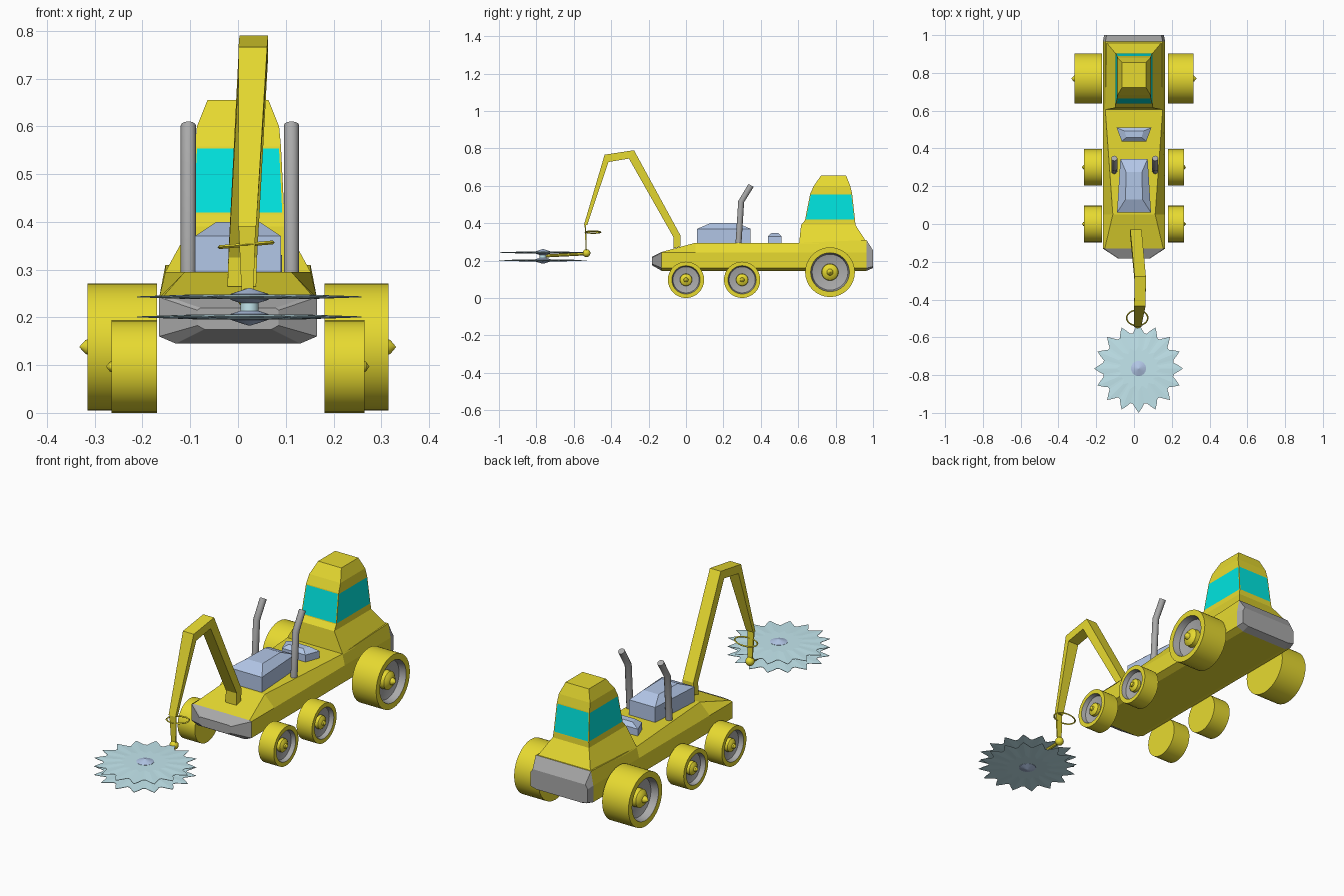
import bpy, bmesh
from math import sin, cos, pi
from mathutils import Vector

if "Cube" in bpy.data.objects:
    bpy.data.objects.remove(bpy.data.objects["Cube"])


def mat(name, *rgb):
    m = bpy.data.materials.new(name)
    m.diffuse_color = (*rgb, 1)
    m.use_nodes = True
    m.node_tree.nodes["Principled BSDF"].inputs["Base Color"].default_value = m.diffuse_color
    return m


YELLOW = mat("yellow_paint", 0.80, 0.70, 0.03)
GREY = mat("dark_grey", 0.40, 0.40, 0.40)
GLASS = mat("teal_glass", 0.0, 0.78, 0.74)
BLUE = mat("engine_blue", 0.45, 0.57, 0.80)
STEEL = mat("blade_steel", 0.55, 0.80, 0.86)


def finish(name, bm, *mats, smooth=False):
    bmesh.ops.remove_doubles(bm, verts=bm.verts, dist=1e-5)
    bmesh.ops.recalc_face_normals(bm, faces=bm.faces)
    me = bpy.data.meshes.new(name)
    bm.to_mesh(me)
    bm.free()
    ob = bpy.data.objects.new(name, me)
    bpy.context.collection.objects.link(ob)
    for m in mats:
        me.materials.append(m)
    if smooth:
        bpy.ops.object.select_all(action='DESELECT')
        ob.select_set(True)
        bpy.context.view_layer.objects.active = ob
        bpy.ops.object.shade_smooth_by_angle(angle=0.6)
    return ob


def loft(sections, caps=True):
    """Skin a list of equal-length closed sections; returns bmesh and bands of faces."""
    bm = bmesh.new()
    rows = [[bm.verts.new(p) for p in s] for s in sections]
    n = len(rows[0])
    bands = [[bm.faces.new((a[i], a[(i + 1) % n], b[(i + 1) % n], b[i])) for i in range(n)]
             for a, b in zip(rows, rows[1:])]
    if caps:
        bm.faces.new(rows[0][::-1])
        bm.faces.new(rows[-1])
    return bm, bands


def hull(y, *half):
    """Mirror a half outline of (x, z) points into a closed section at y."""
    return [(x, y, z) for x, z in half] + [(-x, y, z) for x, z in reversed(half)]


def rect(z, x, y0, y1, x2=None):
    x2 = x if x2 is None else x2
    return [(-x, y0, z), (x, y0, z), (x2, y1, z), (-x2, y1, z)]


def tube(name, path, radius, m, n=12):
    pts = [Vector(p) for p in path]
    secs = []
    for i, p in enumerate(pts):
        d = (pts[min(i + 1, len(pts) - 1)] - pts[max(i - 1, 0)]).normalized()
        u = d.cross(Vector((1, 0, 0)))
        u = (u if u.length > 0.1 else d.cross(Vector((0, 0, 1)))).normalized()
        v = d.cross(u)
        secs.append([p + radius * (cos(2 * pi * k / n) * u + sin(2 * pi * k / n) * v) for k in range(n)])
    return finish(name, loft(secs)[0], m, smooth=True)


# Chassis and bumpers
low = [(0.13, 0.145), (0.165, 0.16), (0.165, 0.242)]
front = hull(-0.13, *low, (0.155, 0.246))
rear = hull(0.965, *low, (0.152, 0.31))
finish("chassis", loft([front, hull(0.05, *low, (0.112, 0.295)),
                        hull(0.605, *low, (0.152, 0.295)), rear])[0], YELLOW)
finish("front_bumper", loft([front, hull(-0.182, (0.07, 0.175), (0.085, 0.183),
                                         (0.085, 0.215), (0.078, 0.22))])[0], GREY)
finish("rear_bumper", loft([rear, hull(1.0, (0.125, 0.16), (0.158, 0.168),
                                       (0.158, 0.235), (0.145, 0.255))])[0], GREY)

# Cab with a glass panel inset on each side
bm, bands = loft([rect(0.292, 0.154, 0.605, 0.97), rect(0.39, 0.1, 0.615, 0.906),
                  rect(0.415, 0.097, 0.636, 0.904), rect(0.558, 0.09, 0.664, 0.888),
                  rect(0.60, 0.086, 0.684, 0.878), rect(0.655, 0.064, 0.722, 0.856)])
bmesh.ops.recalc_face_normals(bm, faces=bm.faces)
bmesh.ops.inset_individual(bm, faces=bands[2], thickness=0.006)
for f in bands[2]:
    f.material_index = 1
finish("cab", bm, YELLOW, GLASS)

# Engine cover and small hatch
finish("engine_cover", loft([rect(0.28, 0.09, 0.06, 0.345, 0.072), rect(0.37, 0.09, 0.06, 0.345, 0.072),
                             rect(0.40, 0.045, 0.13, 0.275, 0.042)])[0], BLUE)
finish("hatch", loft([rect(0.285, 0.065, 0.438, 0.51, 0.092), rect(0.33, 0.065, 0.438, 0.51, 0.092),
                      rect(0.348, 0.04, 0.458, 0.492, 0.05)])[0], BLUE)

# Exhaust pipes
for side, x in (("left", -0.104), ("right", 0.112)):
    tube(side + "_exhaust", [(x, 0.28, 0.28), (x, 0.295, 0.515), (x, 0.348, 0.602)], 0.016, GREY)


# Wheels: lathe of (radius, depth) profiles along x
def lathe(name, profile, s, x0, x1, y, z, r, m, n=32):
    secs = [[(s * (x0 + d * (x1 - x0)), y + r * q * cos(2 * pi * k / n), z + r * q * sin(2 * pi * k / n))
             for k in range(n)] for q, d in profile]
    finish(name, loft(secs, caps=False)[0], m, smooth=True)


TYRE = [(0.001, 0), (1, 0), (1, 1), (0.78, 1)]
DISH = [(0.78, 1), (0.72, 0.75), (0.55, 0.70), (0.25, 0.66)]
HUB = [(0.34, 0.66), (0.33, 0.85), (0.24, 0.93), (0.13, 0.96), (0.11, 1.03), (0.001, 1.12)]
for label, y, z, r, xo in (("front", 0, 0.097, 0.097, 0.265), ("middle", 0.3, 0.097, 0.097, 0.265),
                           ("rear", 0.77, 0.138, 0.133, 0.315)):
    for side, s, xi in (("left", -1, 0.17), ("right", 1, 0.181)):
        for part, prof, m in (("tyre", TYRE, YELLOW), ("rim", DISH, GREY), ("hub", HUB, YELLOW)):
            lathe(f"{label}_{side}_{part}", prof, s, xi, xo, y, z, r, m)


# Crane arm: each section is inner (y, z), outer (y, z), x range
def arm(name, rows):
    finish(name, loft([[(x0, *a), (x1, *a), (x1, *b), (x0, *b)] for a, b, x0, x1 in rows])[0], YELLOW)


arm("crane_arm", [((-0.067, 0.265), (-0.03, 0.275), -0.022, 0.038),
                  ((-0.067, 0.325), (-0.03, 0.335), -0.02, 0.04),
                  ((-0.305, 0.745), (-0.278, 0.79), 0.003, 0.063),
                  ((-0.415, 0.727), (-0.435, 0.766), 0.001, 0.061),
                  ((-0.528, 0.39), (-0.546, 0.39), 0.0, 0.038)])
arm("wrist_link", [((-0.535, 0.395), (-0.542, 0.395), 0.001, 0.037),
                   ((-0.53, 0.24), (-0.536, 0.24), 0.008, 0.032)])
bm = bmesh.new()
bmesh.ops.create_uvsphere(bm, u_segments=16, v_segments=10, radius=0.021)
bmesh.ops.translate(bm, verts=bm.verts, vec=(0.02, -0.532, 0.24))
finish("wrist_joint", bm, YELLOW, smooth=True)
tube("saw_shank", [(0.02, -0.53, 0.236), (0.024, -0.765, 0.224)], 0.008, YELLOW, 8)

# Guide ring around the wrist
ring = []
for k in range(24):
    a = 2 * pi * k / 24
    ring.append([(0.017 + (0.056 + 0.004 * cos(b)) * cos(a), -0.497 + (0.041 + 0.004 * cos(b)) * sin(a),
                  0.352 + 0.004 * sin(b) + 0.005 * cos(a)) for b in (0, pi / 2, pi, 3 * pi / 2)])
finish("guide_ring", loft(ring + ring[:1], caps=False)[0], YELLOW)

# Twin saw blades with swept teeth, domed hubs and axle
CX, CY, TEETH = 0.024, -0.765, 16


def circle(r, z, n=24):
    return [(CX + r * cos(2 * pi * k / n), CY + r * sin(2 * pi * k / n), z) for k in range(n)]


def blade_outline(scale, z):
    pts = []
    for k in range(TEETH):
        for r, t in ((0.235, 0.0), (0.212, 0.2), (0.188, 0.42), (0.19, 0.6), (0.213, 0.82)):
            a = 2 * pi * (k + t) / TEETH
            pts.append((CX + r * scale * cos(a), CY + r * scale * sin(a), z))
    return pts


for label, z in (("upper", 0.243), ("lower", 0.201)):
    finish(label + "_blade", loft([blade_outline(0.5, z - 0.005), blade_outline(1, z - 0.001),
                                   blade_outline(1, z + 0.001), blade_outline(0.5, z + 0.005)])[0], STEEL)
    finish(label + "_blade_hub", loft([circle(0.003, z - 0.018), circle(0.04, z - 0.006),
                                       circle(0.04, z + 0.006), circle(0.003, z + 0.018)])[0], BLUE)
finish("saw_axle", loft([circle(0.019, 0.2), circle(0.019, 0.245)])[0], STEEL, smooth=True)
